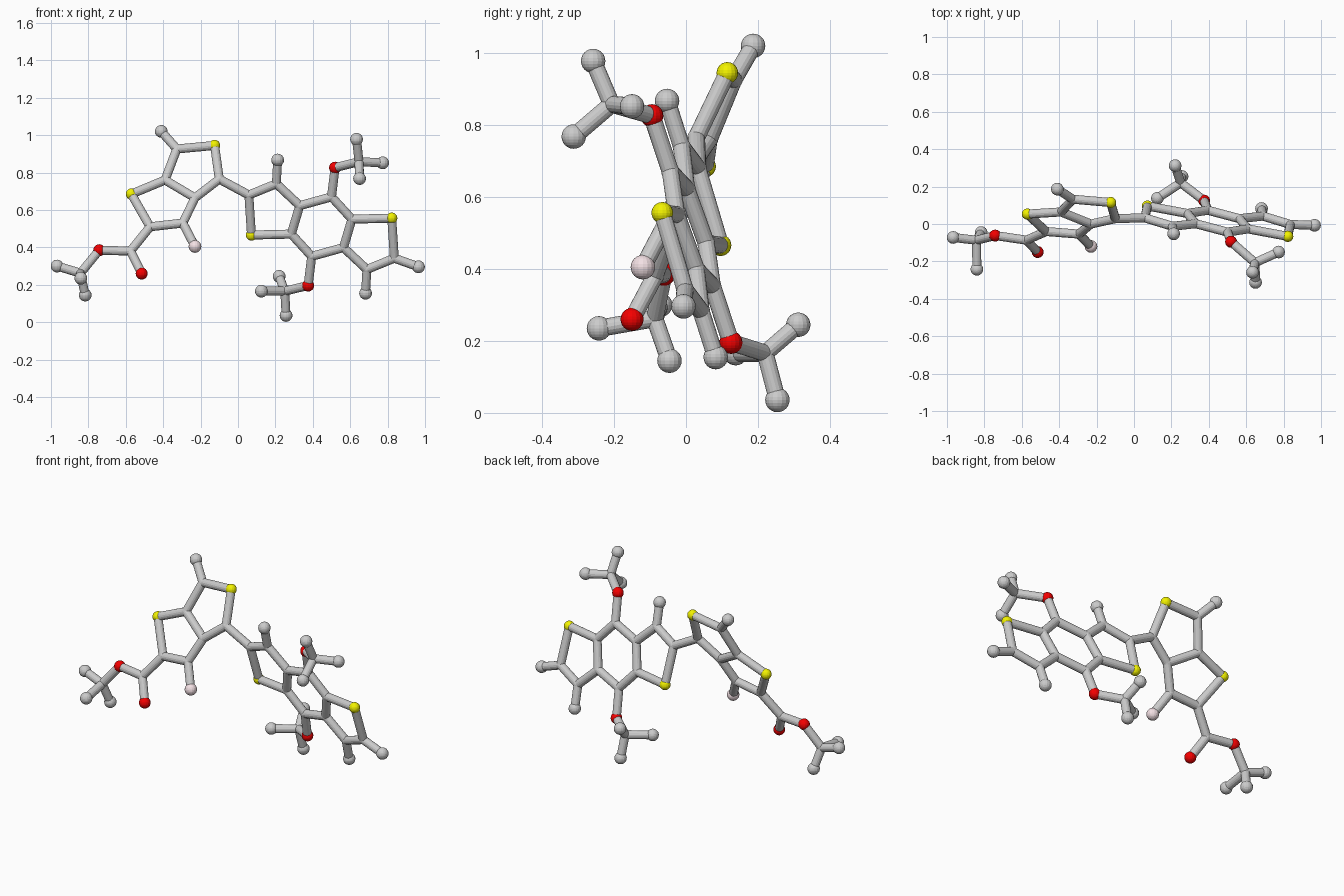
import bpy, bmesh
from mathutils import Vector

if "Cube" in bpy.data.objects:
    bpy.data.objects.remove(bpy.data.objects["Cube"])

BOND_R, TIP_R, SULFUR_R, OXYGEN_R = 0.024, 0.034, 0.034, 0.032
pos = {}


# Each fused ring system is flat, so depth comes from a plane equation
def left_plane(x, z):
    return -0.336 - 0.13 * x + 0.46 * z


CX, CZ = 0.447, 0.511


def right_plane(x, z):
    return 0.015 - 0.179 * (x - CX) - 0.308 * (z - CZ)


# Left two-ring system and its side arm root
left = {
    "tipA": (-0.41, 1.02), "a2": (-0.327, 0.926), "S_a": (-0.125, 0.945),
    "a4": (-0.10, 0.765), "a5": (-0.23, 0.665), "a6": (-0.39, 0.76),
    "S_b": (-0.57, 0.685), "a7": (-0.47, 0.51), "a8": (-0.295, 0.53),
    "F": (-0.23, 0.405), "e1": (-0.575, 0.38),
}
for name, (x, z) in left.items():
    pos[name] = Vector((x, left_plane(x, z), z))

# Half of the right three-ring system; the other half is turned about its centre
half = {
    "b1": (0.058, 0.68), "b2": (0.205, 0.74), "tipB": (0.212, 0.867),
    "b3": (0.33, 0.623), "b4": (0.285, 0.471), "S_c": (0.072, 0.466),
    "b5": (0.50, 0.67), "O_b": (0.519, 0.826),
}
for name, (x, z) in half.items():
    pos[name] = Vector((x, right_plane(x, z), z))
    x2, z2 = 2 * CX - x, 2 * CZ - z
    pos[name + "'"] = Vector((x2, right_plane(x2, z2), z2))

# Side arms that leave the planes
free = {
    "tipC": (0.965, -0.007, 0.296),
    "O_d": (-0.515, -0.15, 0.26), "O_e": (-0.742, -0.062, 0.385),
    "m1": (-0.842, -0.087, 0.262), "tip1": (-0.967, -0.072, 0.30),
    "tip2": (-0.817, -0.046, 0.145), "tip3": (-0.84, -0.242, 0.235),
    "m2": (0.647, -0.207, 0.858), "tip4": (0.634, -0.258, 0.978),
    "tip5": (0.773, -0.15, 0.852), "tip6": (0.65, -0.312, 0.768),
    "m3": (0.25, 0.22, 0.166), "tip7": (0.257, 0.254, 0.036),
    "tip8": (0.125, 0.138, 0.166), "tip9": (0.22, 0.312, 0.245),
}
for name, p in free.items():
    pos[name] = Vector(p)

# Bond chains
chains = [
    "tipA a2 S_a a4 a5 a6 a2", "a6 S_b a7 a8 a5", "a8 F", "a7 e1 O_d",
    "e1 O_e m1 tip1", "tip2 m1 tip3",
    "a4 b1 b2 b3 b4 S_c b1", "b2 tipB", "b3 b5 O_b m2 tip4", "tip5 m2 tip6",
    "b5 b4'", "b4 b5'",
    "b1' b2' b3' b4' S_c' b1'", "b2' tipB'", "b3' b5' O_b' m3 tip7",
    "tip8 m3 tip9", "b1' tipC",
]


def finish(bm, name, color=None):
    mesh = bpy.data.meshes.new(name)
    bm.to_mesh(mesh)
    bm.free()
    obj = bpy.data.objects.new(name, mesh)
    bpy.context.collection.objects.link(obj)
    if color:
        mat = bpy.data.materials.new(name + "_color")
        mat.diffuse_color = (*color, 1)
        mat.use_nodes = True
        mat.node_tree.nodes["Principled BSDF"].inputs["Base Color"].default_value = mat.diffuse_color
        mesh.materials.append(mat)


def balls(name, keys, radius, color=None):
    bm = bmesh.new()
    for key in keys:
        made = bmesh.ops.create_uvsphere(bm, u_segments=16, v_segments=12, radius=radius)
        bmesh.ops.translate(bm, verts=made["verts"], vec=pos[key])
    finish(bm, name, color)


# Bond rods
bm = bmesh.new()
for chain in chains:
    keys = chain.split()
    for k1, k2 in zip(keys, keys[1:]):
        d = pos[k2] - pos[k1]
        made = bmesh.ops.create_cone(bm, cap_ends=True, segments=16, radius1=BOND_R,
                                     radius2=BOND_R, depth=d.length)
        rot = d.to_track_quat("Z", "Y").to_matrix()
        bmesh.ops.rotate(bm, verts=made["verts"], matrix=rot)
        bmesh.ops.translate(bm, verts=made["verts"], vec=(pos[k1] + pos[k2]) / 2)
finish(bm, "bond_rods")

# Atom balls by kind
tips = [k for k in pos if k.startswith("tip")]
sulfur = [k for k in pos if k.startswith("S_")]
oxygen = [k for k in pos if k.startswith("O_")]
joints = [k for k in pos if k not in tips + sulfur + oxygen + ["F"]]
balls("carbon_joints", joints, BOND_R + 0.001)
balls("end_balls", tips, TIP_R)
balls("sulfur_balls", sulfur, SULFUR_R - 0.004, (0.9, 0.9, 0.0))
balls("oxygen_balls", oxygen, OXYGEN_R, (0.9, 0.0, 0.0))
balls("fluorine_ball", ["F"], TIP_R, (0.9, 0.75, 0.78))
